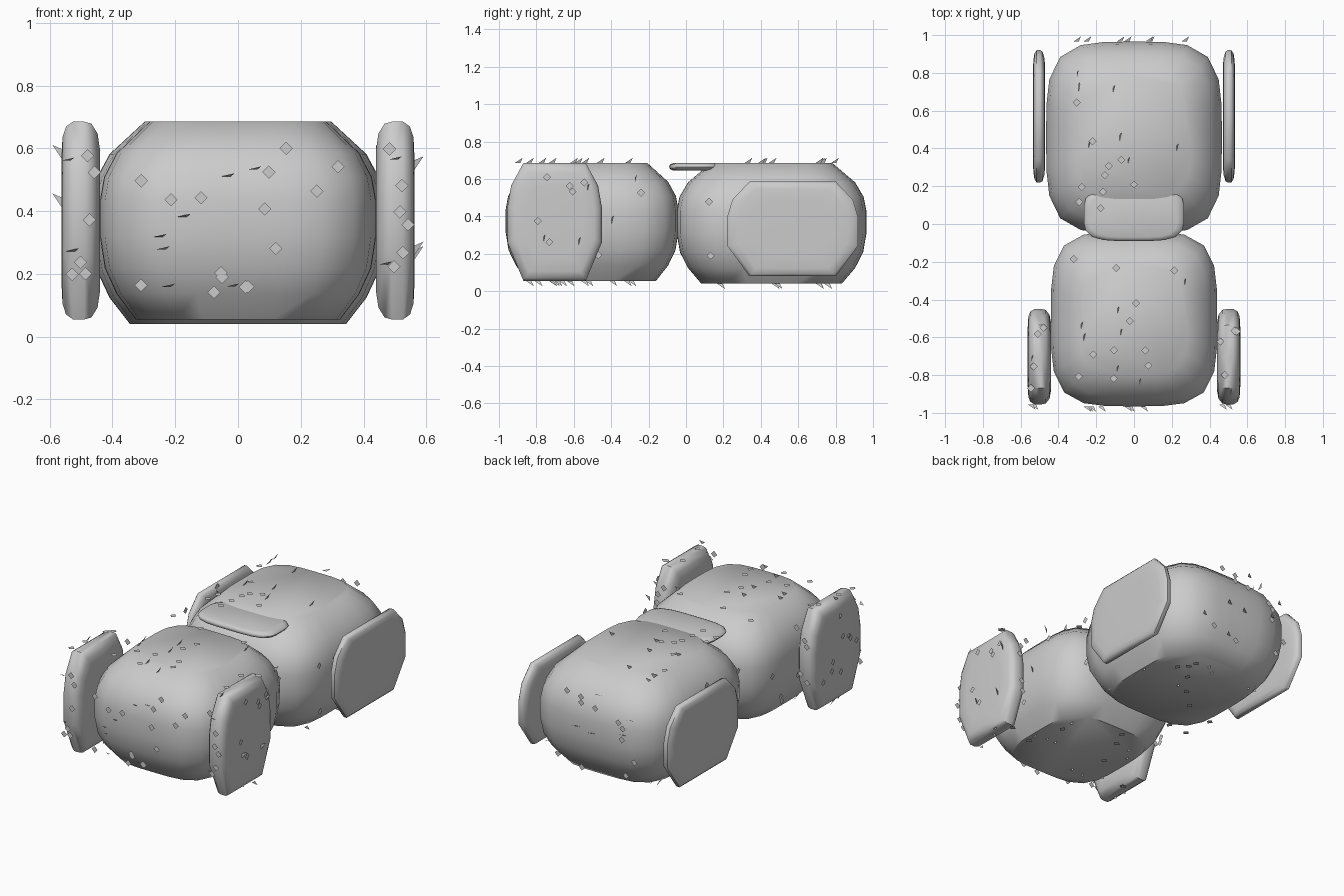
import bpy, bmesh, math, random
from mathutils import Vector

if "Cube" in bpy.data.objects:
    bpy.data.objects.remove(bpy.data.objects["Cube"])

random.seed(7)


def finish(name, bm, smooth=True):
    mesh = bpy.data.meshes.new(name)
    bm.to_mesh(mesh)
    bm.free()
    ob = bpy.data.objects.new(name, mesh)
    bpy.context.collection.objects.link(ob)
    if smooth:
        bpy.ops.object.select_all(action='DESELECT')
        ob.select_set(True)
        bpy.context.view_layer.objects.active = ob
        bpy.ops.object.shade_smooth_by_angle(angle=math.radians(50))
    return ob


def loft(name, rings):
    bm = bmesh.new()
    loops = [[bm.verts.new(p) for p in ring] for ring in rings]
    n = len(loops[0])
    for a, b in zip(loops, loops[1:]):
        for i in range(n):
            j = (i + 1) % n
            bm.faces.new((a[i], a[j], b[j], b[i]))
    bm.faces.new(loops[0][::-1])
    bm.faces.new(loops[-1])
    bmesh.ops.recalc_face_normals(bm, faces=bm.faces)
    return finish(name, bm)


def rounded_square(n=28, power=4.0):
    pts = []
    for i in range(n):
        a = 2 * math.pi * (i + 0.5) / n
        c, s = math.cos(a), math.sin(a)
        r = (abs(c) ** power + abs(s) ** power) ** (-1 / power)
        pts.append((r * c, r * s))
    return pts


SQUARE = rounded_square()
OCTAGON = [(0.66, 1), (0.92, 0.62), (1, 0.25), (1, -0.35), (0.66, -1), (0, -1),
           (-0.66, -1), (-1, -0.35), (-1, 0.25), (-0.92, 0.62), (-0.66, 1), (0, 1)]


def body(name, y0, y1, half_x, z0, z1):
    # stacked rounded squares: (height fraction, width fraction)
    prof = [(0, 0.74), (0.13, 0.88), (0.26, 0.965), (0.42, 1), (0.6, 1),
            (0.72, 0.97), (0.84, 0.88), (1, 0.64)]
    cy, hy = (y0 + y1) / 2, (y1 - y0) / 2
    loft(name, [[(u * half_x * k, cy + v * hy * k, z0 + t * (z1 - z0))
                 for u, v in SQUARE] for t, k in prof])


def wheel(name, side, x0, x1, y0, y1, z0, z1):
    # stacked octagons from the inner to the outer face
    prof = [(0, 0.72), (0.06, 0.88), (0.22, 0.98), (0.4, 1), (0.7, 1),
            (0.88, 0.95), (0.97, 0.84), (1, 0.6)]
    cy, hy, cz, hz = (y0 + y1) / 2, (y1 - y0) / 2, (z0 + z1) / 2, (z1 - z0) / 2
    loft(name, [[(side * (x0 + t * (x1 - x0)), cy + u * hy * k, cz + v * hz * k)
                 for u, v in OCTAGON] for t, k in prof])


# main bodies
body("rear_body", -0.05, 0.965, 0.465, 0.04, 0.685)
body("front_body", -0.965, -0.04, 0.44, 0.055, 0.685)

# side plates
for side, tag in ((1, "right"), (-1, "left")):
    wheel("front_plate_" + tag, side, 0.44, 0.563, -0.955, -0.45, 0.055, 0.685)
    wheel("rear_plate_" + tag, side, 0.47, 0.535, 0.22, 0.92, 0.08, 0.585)

# thin flap over the joint
loft("flap", [[(u * 0.265 * k, 0.05 + v * 0.14 * k, z) for u, v in SQUARE]
              for z, k in ((0.645, 0.86), (0.653, 0.97), (0.665, 1), (0.677, 0.97), (0.684, 0.86))])


# loose flakes floating on the bounding planes of the parts
def flakes(name, lo, hi, counts):
    bm = bmesh.new()
    lo, hi = Vector(lo), Vector(hi)
    for (axis, sign), count in counts.items():
        normal = Vector((0, 0, 0))
        normal[axis] = sign
        u, v = Vector((0, 0, 0)), Vector((0, 0, 0))
        u[(axis + 1) % 3] = 1
        v[(axis + 2) % 3] = 1
        for _ in range(count):
            p = Vector([lo[i] + (hi[i] - lo[i]) * random.uniform(0.12, 0.88) for i in range(3)])
            p[axis] = hi[axis] if sign > 0 else lo[axis]
            s = 0.021
            if random.random() < 0.6:
                p += normal * 0.012
                corners = [p + u * s, p + v * s, p - u * s, p - v * s]
            else:
                corners = [p - v * s, p + v * s * 0.4, p + v * s + normal * 0.028 + u * 0.01]
            bm.faces.new([bm.verts.new(c) for c in corners])
    finish(name, bm, False)


flakes("front_body_flakes", (-0.44, -0.965, 0.055), (0.44, -0.04, 0.685),
       {(1, -1): 22, (2, 1): 18, (2, -1): 14, (0, 1): 7, (0, -1): 7})
flakes("rear_body_flakes", (-0.465, -0.05, 0.04), (0.465, 0.965, 0.685),
       {(1, 1): 18, (2, 1): 18, (2, -1): 16, (0, 1): 8, (0, -1): 8})
for side, tag in ((1, "right"), (-1, "left")):
    x0, x1 = sorted((side * 0.44, side * 0.563))
    flakes("plate_flakes_" + tag, (x0, -0.955, 0.055), (x1, -0.45, 0.685),
           {(0, side): 9, (1, -1): 8, (1, 1): 5, (2, 1): 5, (2, -1): 4})
